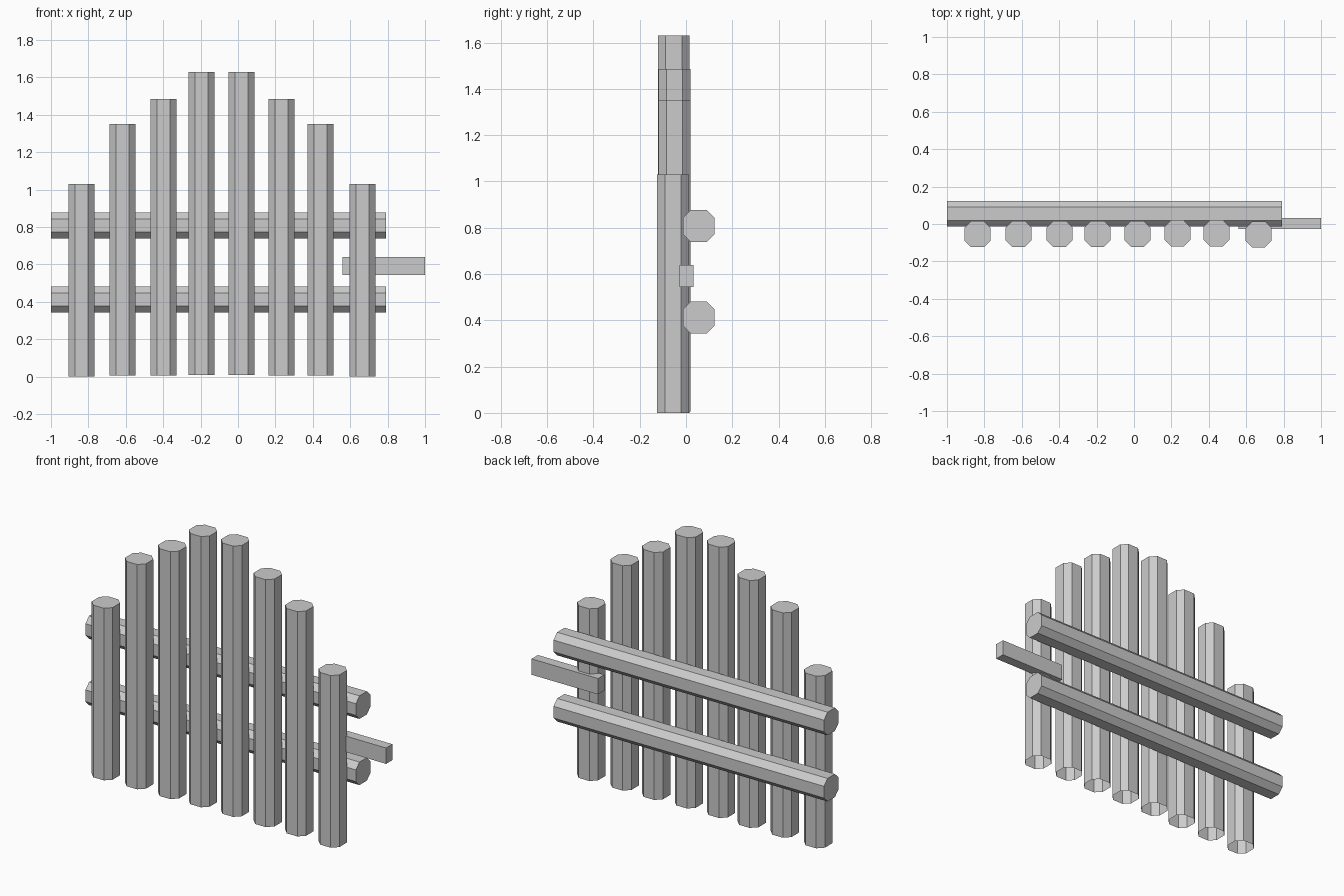
import bpy, bmesh
from mathutils import Matrix

if "Cube" in bpy.data.objects:
    bpy.data.objects.remove(bpy.data.objects["Cube"])

# Octagonal section: square with cut corners
H, C = 0.069, 0.034
K = H - C
OCT = [(H, -K), (H, K), (K, H), (-K, H), (-H, K), (-H, -K), (-K, -H), (K, -H)]


def log(name, length, matrix, open_start=False):
    """Octagonal log running along local z from 0 to length."""
    bm = bmesh.new()
    lo = [bm.verts.new((x, y, 0)) for x, y in OCT]
    hi = [bm.verts.new((x, y, length)) for x, y in OCT]
    for i in range(8):
        j = (i + 1) % 8
        bm.faces.new((lo[i], lo[j], hi[j], hi[i]))
    bm.faces.new(hi)
    if not open_start:
        bm.faces.new(lo[::-1])
    bm.transform(matrix)
    me = bpy.data.meshes.new(name)
    bm.to_mesh(me)
    bm.free()
    ob = bpy.data.objects.new(name, me)
    bpy.context.collection.objects.link(ob)


# Upright posts, open underneath: x, y, bottom, top
posts = [(-0.837, -0.054, 0.0, 1.03), (-0.617, -0.053, 0.005, 1.35),
         (-0.398, -0.053, 0.005, 1.485), (-0.195, -0.053, 0.01, 1.63),
         (0.018, -0.053, 0.01, 1.63), (0.232, -0.05, 0.005, 1.485),
         (0.441, -0.05, 0.005, 1.35), (0.666, -0.056, 0.0, 1.03)]
for i, (x, y, z0, z1) in enumerate(posts):
    log(f"post_{i + 1}", z1 - z0, Matrix.Translation((x, y, z0)), True)

# Horizontal rails behind the posts
for name, z in (("lower_rail", 0.412), ("upper_rail", 0.808)):
    turn = Matrix.Rotation(1.5707963, 4, 'Y')
    log(name, 1.79, Matrix.Translation((-1, 0.055, z)) @ turn)

# Latch bar sticking out on the right
bpy.ops.mesh.primitive_cube_add(size=1, location=(0.78, 0.002, 0.592))
latch = bpy.context.object
latch.name = "latch_bar"
latch.scale = (0.44, 0.06, 0.095)
